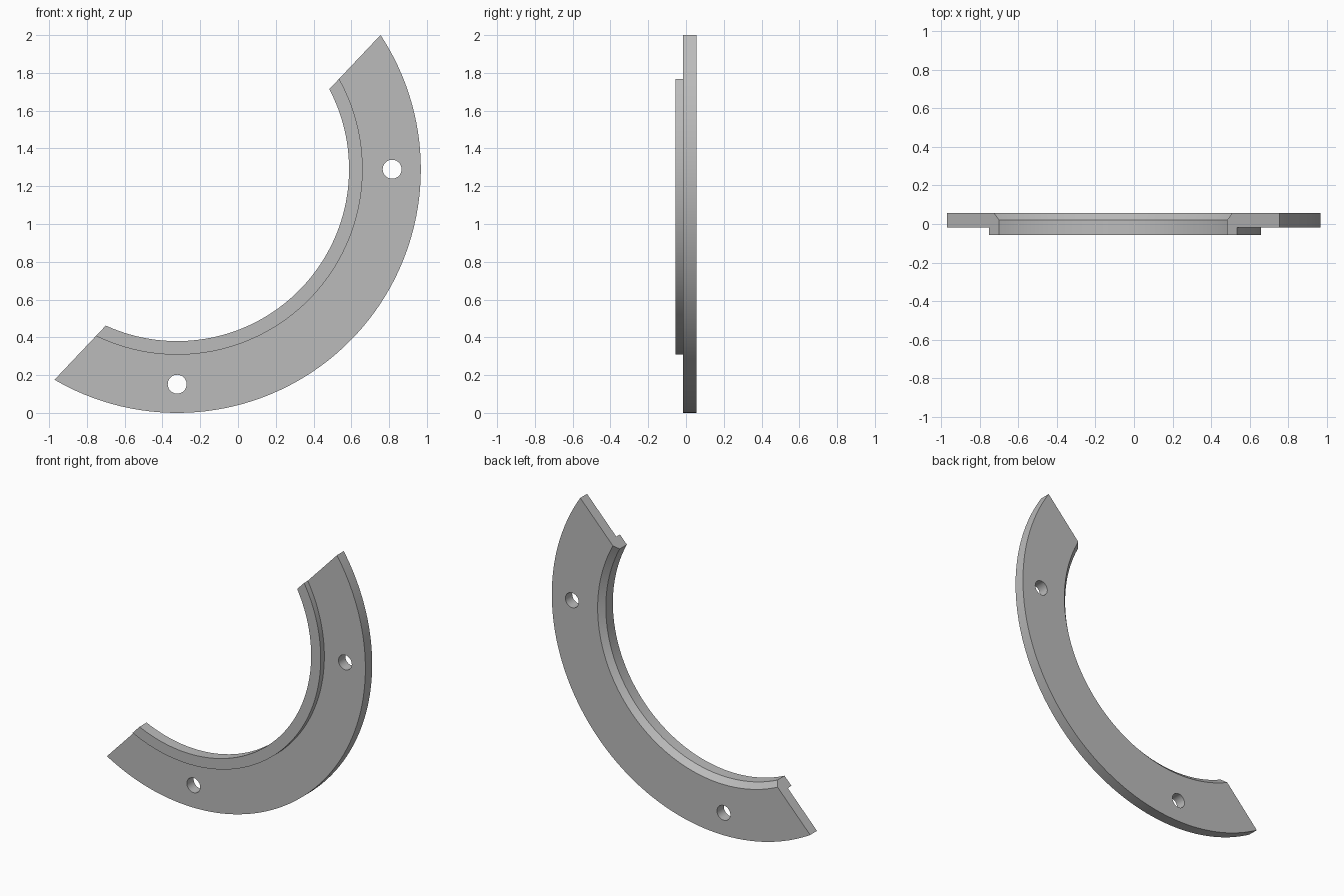
import bpy, bmesh, math
from mathutils import Vector, Matrix

if "Cube" in bpy.data.objects:
    bpy.data.objects.remove(bpy.data.objects["Cube"], do_unlink=True)

CENTRE = Vector((-0.322, 0, 1.29))
R_IN, R_LIP, R_OUT, R_HOLES = 0.91, 0.982, 1.29, 1.138
FRONT, STEP, BACK, CHAMFER = -0.056, -0.017, 0.056, 0.036
AXIS = Vector((math.cos(math.radians(-43.4)), 0, math.sin(math.radians(-43.4))))
CHORD = 0.294
SEGMENTS = 160

grey = bpy.data.materials.new("plain_grey")
grey.use_nodes = True
colour = (0.5, 0.5, 0.5, 1)
grey.diffuse_color = colour
grey.node_tree.nodes["Principled BSDF"].inputs["Base Color"].default_value = colour


def make_object(name, bm):
    mesh = bpy.data.meshes.new(name)
    bmesh.ops.recalc_face_normals(bm, faces=bm.faces)
    bm.to_mesh(mesh)
    bm.free()
    mesh.materials.append(grey)
    obj = bpy.data.objects.new(name, mesh)
    bpy.context.collection.objects.link(obj)
    return obj


# Cross-section (radius, depth): front lip, flat flange, chamfered back bore
profile = [(R_IN, FRONT), (R_LIP, FRONT), (R_LIP, STEP), (R_OUT, STEP),
           (R_OUT, BACK), (R_IN + CHAMFER, BACK), (R_IN, BACK - CHAMFER)]
bm = bmesh.new()
verts = [bm.verts.new(CENTRE + Vector((r, y, 0))) for r, y in profile]
edges = [bm.edges.new((a, b)) for a, b in zip(verts, verts[1:] + verts[:1])]
bmesh.ops.spin(bm, geom=verts + edges, cent=CENTRE, axis=(0, 1, 0),
               angle=math.tau, steps=SEGMENTS, use_merge=False)
bmesh.ops.remove_doubles(bm, verts=bm.verts, dist=0.0005)

# Trim the ring along one straight chord and cap both ends
bmesh.ops.bisect_plane(bm, geom=bm.verts[:] + bm.edges[:] + bm.faces[:],
                       plane_co=CENTRE + AXIS * CHORD, plane_no=AXIS, clear_inner=True)
bmesh.ops.holes_fill(bm, edges=[e for e in bm.edges if e.is_boundary], sides=0)
ring = make_object("ring_segment", bm)

# Bolt holes through the flange
bm = bmesh.new()
for offset in (Vector((R_HOLES, 0, 0)), Vector((0, 0, -R_HOLES))):
    bmesh.ops.create_cone(bm, cap_ends=True, segments=40, radius1=0.05, radius2=0.05, depth=0.4,
                          matrix=Matrix.Translation(CENTRE + offset) @ Matrix.Rotation(math.pi / 2, 4, "X"))
cutter = make_object("bolt_hole_cutter", bm)
cutter.hide_render = True

bpy.ops.object.select_all(action="DESELECT")
ring.select_set(True)
bpy.context.view_layer.objects.active = ring
cut = ring.modifiers.new("bolt_holes", "BOOLEAN")
cut.object = cutter
cut.operation = "DIFFERENCE"
cut.solver = "EXACT"
bpy.ops.object.modifier_apply(modifier=cut.name)
bpy.data.objects.remove(cutter, do_unlink=True)
bpy.ops.object.shade_smooth_by_angle(angle=math.radians(30))
